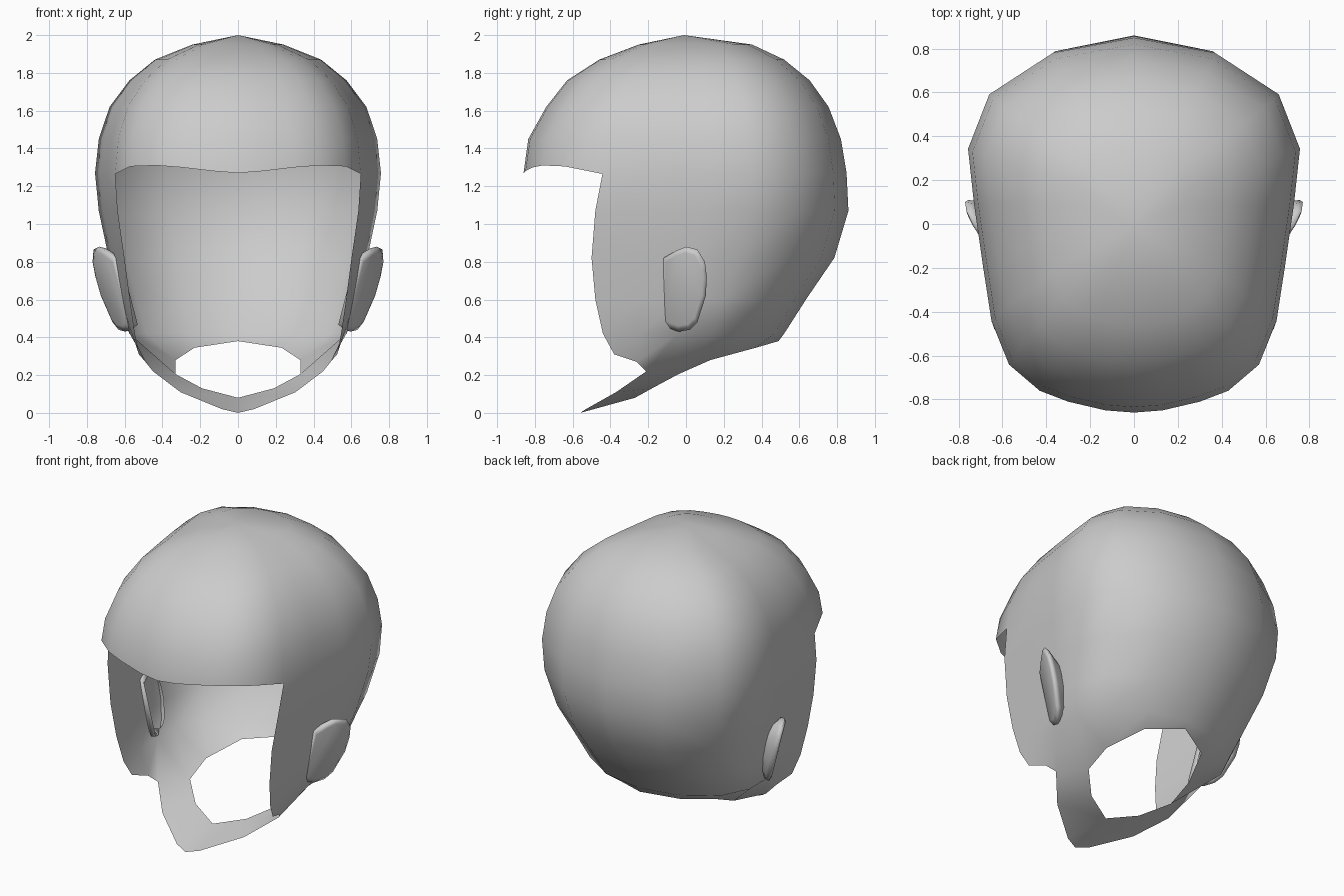
import bpy, bmesh
from mathutils import Vector

cube = bpy.data.objects.get("Cube")
if cube:
    bpy.data.objects.remove(cube)

grey = bpy.data.materials.new("plain_grey")
grey.use_nodes = True
COLOUR = (0.6, 0.6, 0.6, 1)
grey.diffuse_color = COLOUR
grey.node_tree.nodes["Principled BSDF"].inputs["Base Color"].default_value = COLOUR


def lerp(a, b, t):
    return a + (b - a) * t


def finish(bm, name):
    """Turn a half mesh into a smooth object mirrored across x."""
    bmesh.ops.recalc_face_normals(bm, faces=bm.faces[:])
    mesh = bpy.data.meshes.new(name)
    bm.to_mesh(mesh)
    bm.free()
    mesh.materials.append(grey)
    for face in mesh.polygons:
        face.use_smooth = True
    obj = bpy.data.objects.new(name, mesh)
    bpy.context.collection.objects.link(obj)
    mirror = obj.modifiers.new("mirror", 'MIRROR')
    mirror.use_clip = True
    mirror.merge_threshold = 0.001
    return obj


def bridge(bm, upper, lower):
    for i in range(min(len(upper), len(lower)) - 1):
        bm.faces.new((upper[i], upper[i + 1], lower[i + 1], lower[i]))


# Half outline of the widest horizontal section, back centre to front centre
OUTLINE = [(0, .86), (.37, .79), (.66, .6), (.757, .35), (.73, .1), (.69, -.18),
           (.65, -.44), (.57, -.64), (.43, -.76), (.3, -.81), (.13, -.85), (0, -.86)]
CHEEK = 6  # column where the face opening begins

# Dome rings: height, half width, front, back
DOME = [(1.95, .24, -.25, .35), (1.87, .44, -.46, .52), (1.76, .575, -.63, .655),
        (1.62, .68, -.74, .755), (1.45, .737, -.835, .82), (1.27, .757, -.86, .85)]
BROW_LIFT = [-.005, .035, .04, .03, .01, 0]

# Side rings below the brow: height, back width scale, cheek width scale, cheek y, back y
SIDES = [(1.07, .97, .98, -.48, .86), (.82, .89, .925, -.5, .785),
         (.6, .8, .88, -.48, .635), (.42, .71, .84, -.44, .52)]

bm = bmesh.new()
rows = []
for z, width, front, back in DOME:
    row = []
    for i, (x, y) in enumerate(OUTLINE):
        lift = BROW_LIFT[i - CHEEK] if z == DOME[-1][0] and i >= CHEEK else 0
        row.append(bm.verts.new((x * width / .757,
                                 lerp(front, back, (y / .86 + 1) / 2), z + lift)))
    rows.append(row)
for z, back_scale, cheek_scale, cheek_y, back in SIDES:
    row = []
    for x, y in OUTLINE[:CHEEK + 1]:
        t = (y + .44) / 1.3
        row.append(bm.verts.new((x * lerp(cheek_scale, back_scale, t),
                                 lerp(cheek_y, back, t), z)))
    rows.append(row)
for upper, lower in zip(rows, rows[1:]):
    bridge(bm, upper, lower)
crown = bm.verts.new((0, -.01, 2))
for a, b in zip(rows[0], rows[0][1:]):
    bm.faces.new((crown, a, b))

# Neck hole edge, cheek flap and chin strap
hole = [bm.verts.new(p) for p in [(0, .49, .38), (.23, .37, .345), (.33, .13, .28),
                                  (.33, -.04, .205), (.19, -.18, .13), (0, -.27, .08)]]
flap = [bm.verts.new(p) for p in [(.49, -.26, .27), (.525, -.38, .31)]]
strap = [bm.verts.new(p) for p in [(.45, -.21, .22), (.305, -.37, .11),
                                   (.085, -.53, .02), (0, -.56, 0)]]
low = rows[-1]
bridge(bm, low[:3], hole[:3])
bridge(bm, low[3:5], hole[2:4])
bridge(bm, low[5:7], flap)
bridge(bm, low[4:6], [strap[0], flap[0]])
bridge(bm, strap[:3], hole[3:])
for tri in [(low[2], low[3], hole[2]), (low[4], strap[0], hole[3]),
            (strap[2], strap[3], hole[5])]:
    bm.faces.new(tri)
finish(bm, "head_shell")

# Ears: tilted plates with a rounded rim that narrows back into the shell
EAR = [(-.12, .82), (-.05, .86), (0, .88), (.06, .865), (.1, .8), (.11, .72), (.105, .62),
       (.06, .48), (.02, .44), (-.04, .43), (-.12, .46)]
centre = Vector((-.06, .65))


def head_x(z):
    return .57 + .26 * (z - .45)


bm = bmesh.new()
rings = []
for scale, inward, at_root in [(.86, 0, False), (1, .012, False),
                               (.96, .045, False), (.75, .02, True)]:
    ring = []
    for p in EAR:
        y, z = centre + (Vector(p) - centre) * scale
        tilt = 0 if at_root else .55 * max(y + .12, 0)
        ring.append(bm.verts.new((head_x(z) + tilt - inward, y, z)))
    rings.append(ring)
bm.faces.new(rings[0])
for outer, inner in zip(rings, rings[1:]):
    bridge(bm, outer + outer[:1], inner + inner[:1])
finish(bm, "ears")
